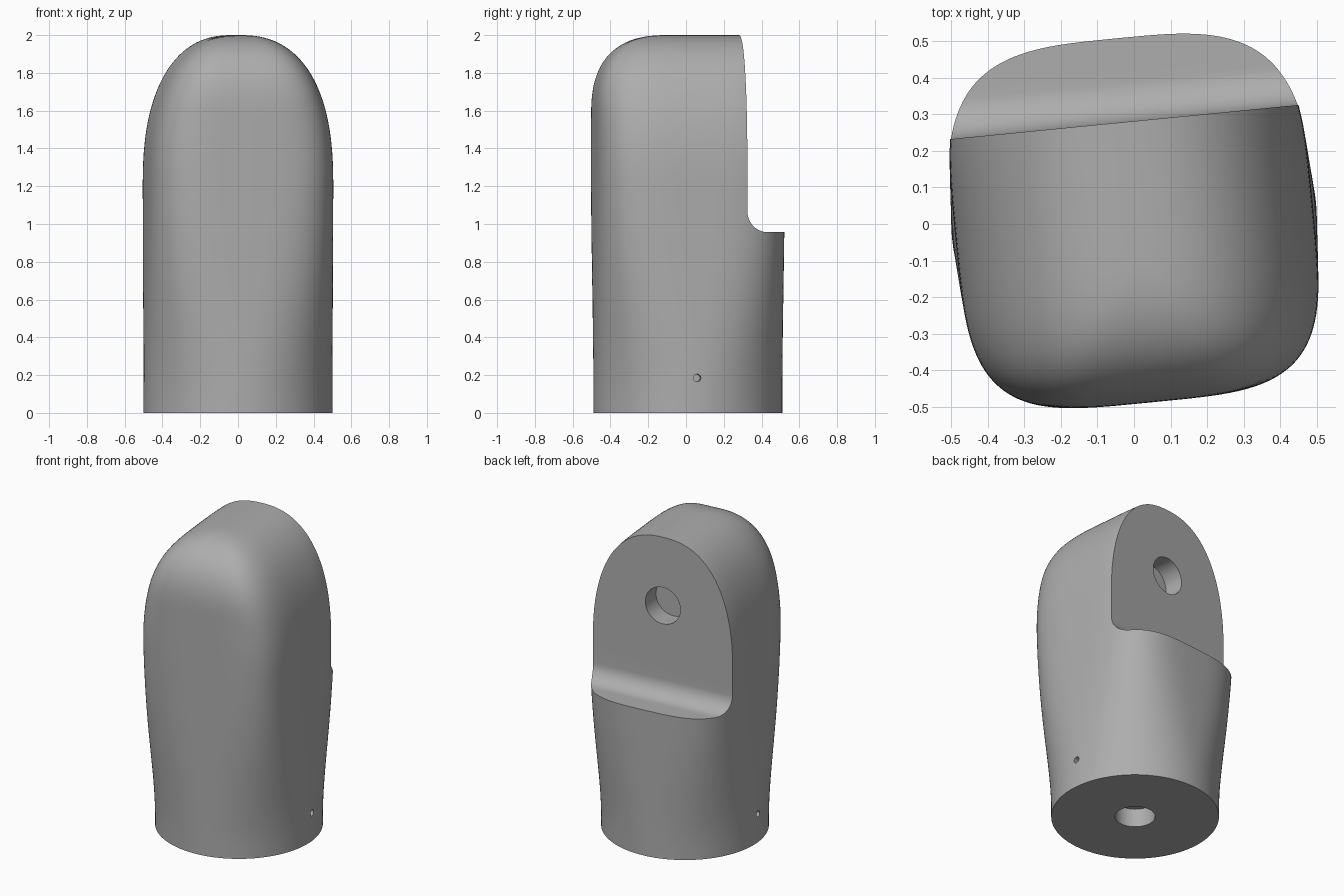
import bpy, bmesh, math
from mathutils import Matrix

if "Cube" in bpy.data.objects:
    bpy.data.objects.remove(bpy.data.objects["Cube"])

TWIST = math.radians(5.6)   # the lug is turned slightly about the vertical
CY = 0.01                   # centre of the round base
SEG = 128

grey = bpy.data.materials.new("satin grey")
grey.diffuse_color = (0.42, 0.42, 0.42, 1)
grey.use_nodes = True
grey.node_tree.nodes["Principled BSDF"].inputs["Base Color"].default_value = grey.diffuse_color


def make_object(name, bm):
    bmesh.ops.recalc_face_normals(bm, faces=bm.faces)
    mesh = bpy.data.meshes.new(name)
    bm.to_mesh(mesh)
    bm.free()
    mesh.materials.append(grey)
    ob = bpy.data.objects.new(name, mesh)
    bpy.context.collection.objects.link(ob)
    ob.location.y = CY
    ob.rotation_euler.z = TWIST
    return ob


def spow(v, p):
    return math.copysign(abs(v) ** p, v)


def falloff(z, start, power):
    """Remaining fraction of a width as the dome closes at z = 2."""
    u = min(max((z - start) / (2 - start), 0), 1)
    return max(1 - u ** power, 0) ** (1 / power)


def ring(z):
    """Round at the base, rounded square higher up, closing into an arch."""
    t = min(max((z - 0.05) / 1.4, 0), 1)
    t = t * t * (3 - 2 * t)
    n = 2 + 2 * t
    width = max((0.5 - 0.01 * t) * falloff(z, 1.2, 2.4), 0.002)
    front = 0.1 + 0.4 * falloff(z, 1.58, 2.6)
    pts = []
    for i in range(SEG):
        a = 2 * math.pi * i / SEG
        c, s = spow(math.cos(a), 2 / n), spow(math.sin(a), 2 / n)
        pts.append((width * c, (0.5 if s > 0 else front) * s, z))
    return pts


# body: loft of rings from base to ridge
levels = [1.2 * i / 16 for i in range(16)]
levels += [1.2 + 0.8 * math.sin(math.pi / 2 * i / 40) for i in range(41)]
bm = bmesh.new()
rings = [[bm.verts.new(p) for p in ring(z)] for z in levels]
for low, high in zip(rings, rings[1:]):
    for i in range(SEG):
        j = (i + 1) % SEG
        bm.faces.new((low[i], low[j], high[j], high[i]))
bm.faces.new(rings[0])
bm.faces.new(rings[-1])
body = make_object("body", bm)

# back notch cutter: flat face, filleted into the ledge
FACE, LEDGE, R = 0.27, 0.957, 0.11
profile = [(FACE, 2.3)]
for i in range(13):
    a = math.pi + math.pi / 2 * i / 12
    profile.append((FACE + R + R * math.cos(a), LEDGE + R + R * math.sin(a)))
profile += [(0.8, LEDGE), (0.8, 2.3)]
bm = bmesh.new()
left = bm.faces.new([bm.verts.new((-0.8, y, z)) for y, z in profile])
side = bmesh.ops.extrude_face_region(bm, geom=[left])["geom"]
bmesh.ops.translate(bm, vec=(1.6, 0, 0),
                    verts=[v for v in side if isinstance(v, bmesh.types.BMVert)])
cutters = [make_object("notch_cutter", bm)]


def drill(name, centre, radius, length, axis):
    turn = {"X": Matrix.Rotation(math.pi / 2, 4, "Y"),
            "Y": Matrix.Rotation(math.pi / 2, 4, "X"),
            "Z": Matrix.Identity(4)}[axis]
    bm = bmesh.new()
    bmesh.ops.create_cone(bm, cap_ends=True, segments=48, radius1=radius,
                          radius2=radius, depth=length,
                          matrix=Matrix.Translation(centre) @ turn)
    cutters.append(make_object(name, bm))


# blind holes: back face, base, and a small one on each side
drill("back_hole_cutter", (0, FACE, 1.55), 0.12, 0.26, "Y")
drill("base_hole_cutter", (0, 0, 0), 0.12, 0.24, "Z")
for s in (-1, 1):
    drill("side_hole_cutter", (s * 0.5, 0, 0.185), 0.02, 0.1, "X")

bpy.context.view_layer.objects.active = body
body.select_set(True)
for cutter in cutters:
    cutter.hide_render = True
    mod = body.modifiers.new(cutter.name, "BOOLEAN")
    mod.operation = "DIFFERENCE"
    mod.solver = "EXACT"
    mod.object = cutter
    bpy.ops.object.modifier_apply(modifier=mod.name)
for cutter in cutters:
    bpy.data.objects.remove(cutter)

bpy.ops.object.shade_smooth_by_angle(angle=math.radians(30))
